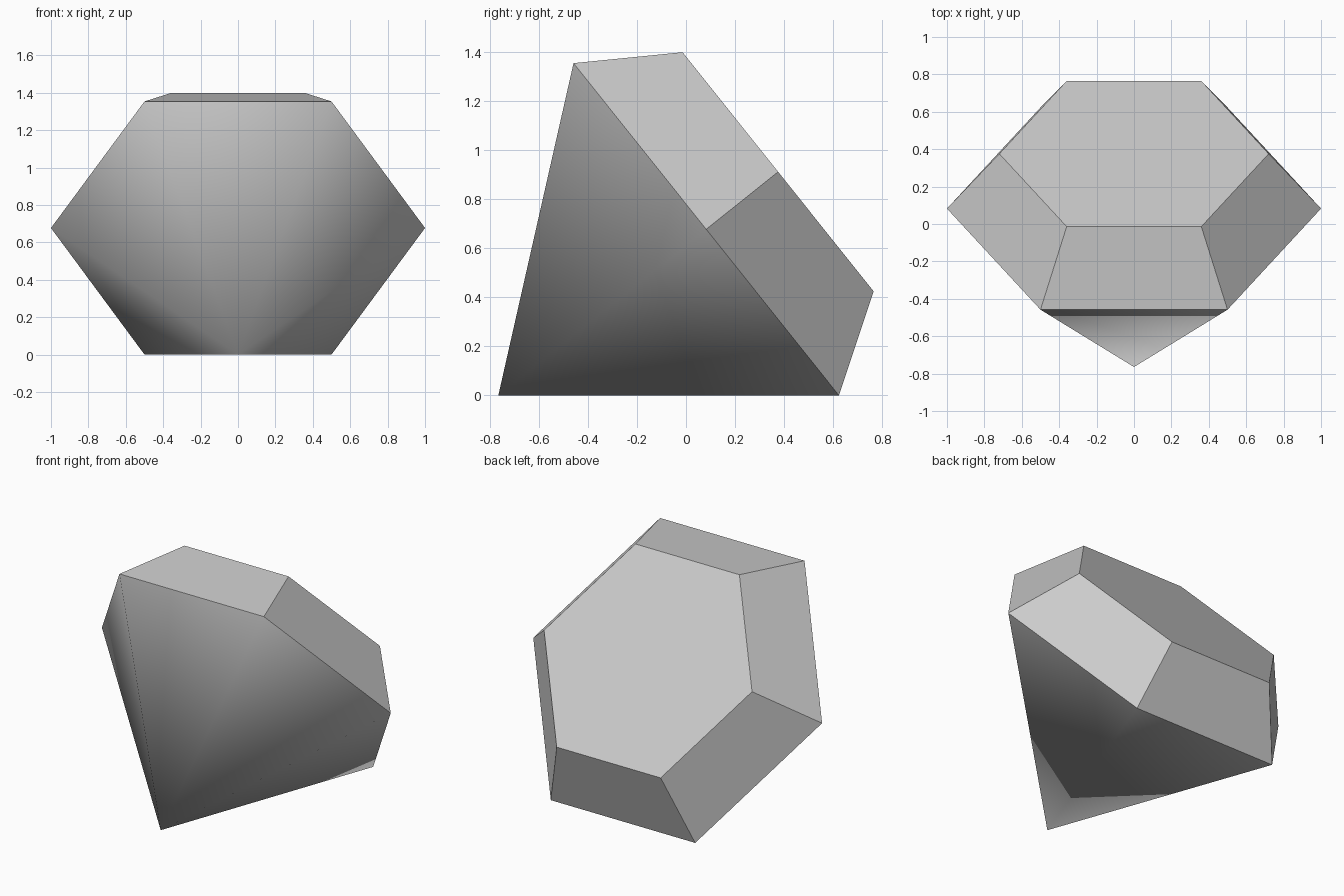
import bpy, bmesh
from math import cos, sin, pi, atan2
from mathutils import Matrix, Vector

cube = bpy.data.objects.get("Cube")
if cube:
    bpy.data.objects.remove(cube, do_unlink=True)

SIDES = 6
GIRDLE_R, TABLE_R = 1.0, 0.72
CROWN_H, POINT_DEPTH = 0.375, 1.084

# Plain grey stone
grey = bpy.data.materials.new("grey stone")
grey.use_nodes = True
grey.diffuse_color = (0.6, 0.6, 0.6, 1)
grey.node_tree.nodes["Principled BSDF"].inputs["Base Color"].default_value = (0.6, 0.6, 0.6, 1)

bm = bmesh.new()


def ring(radius, z):
    return [bm.verts.new((radius * cos(2 * pi * i / SIDES), radius * sin(2 * pi * i / SIDES), z))
            for i in range(SIDES)]


# Girdle, flat table and bottom point of the gem
girdle = ring(GIRDLE_R, 0)
table = ring(TABLE_R, CROWN_H)
point = bm.verts.new((0, 0, -POINT_DEPTH))
bm.faces.new(table)
for i in range(SIDES):
    j = (i + 1) % SIDES
    bm.faces.new((girdle[i], girdle[j], table[j], table[i]))
    # The pointed underside is smoothly shaded, the crown is flat
    bm.faces.new((girdle[j], girdle[i], point)).smooth = True

# Only the edges running to the bottom point stay soft
for edge in bm.edges:
    edge.smooth = point in edge.verts

# Tip the gem over so it rests on one underside facet
tilt = -atan2(POINT_DEPTH, GIRDLE_R * cos(pi / SIDES))
bm.transform(Matrix.Rotation(tilt, 4, "X"))
bm.normal_update()

# Stand on the ground, centred
ys = [v.co.y for v in bm.verts]
zs = [v.co.z for v in bm.verts]
bm.transform(Matrix.Translation(Vector((0, -(min(ys) + max(ys)) / 2, -min(zs)))))

mesh = bpy.data.meshes.new("gem")
bm.to_mesh(mesh)
bm.free()
mesh.materials.append(grey)
bpy.context.collection.objects.link(bpy.data.objects.new("gem", mesh))
